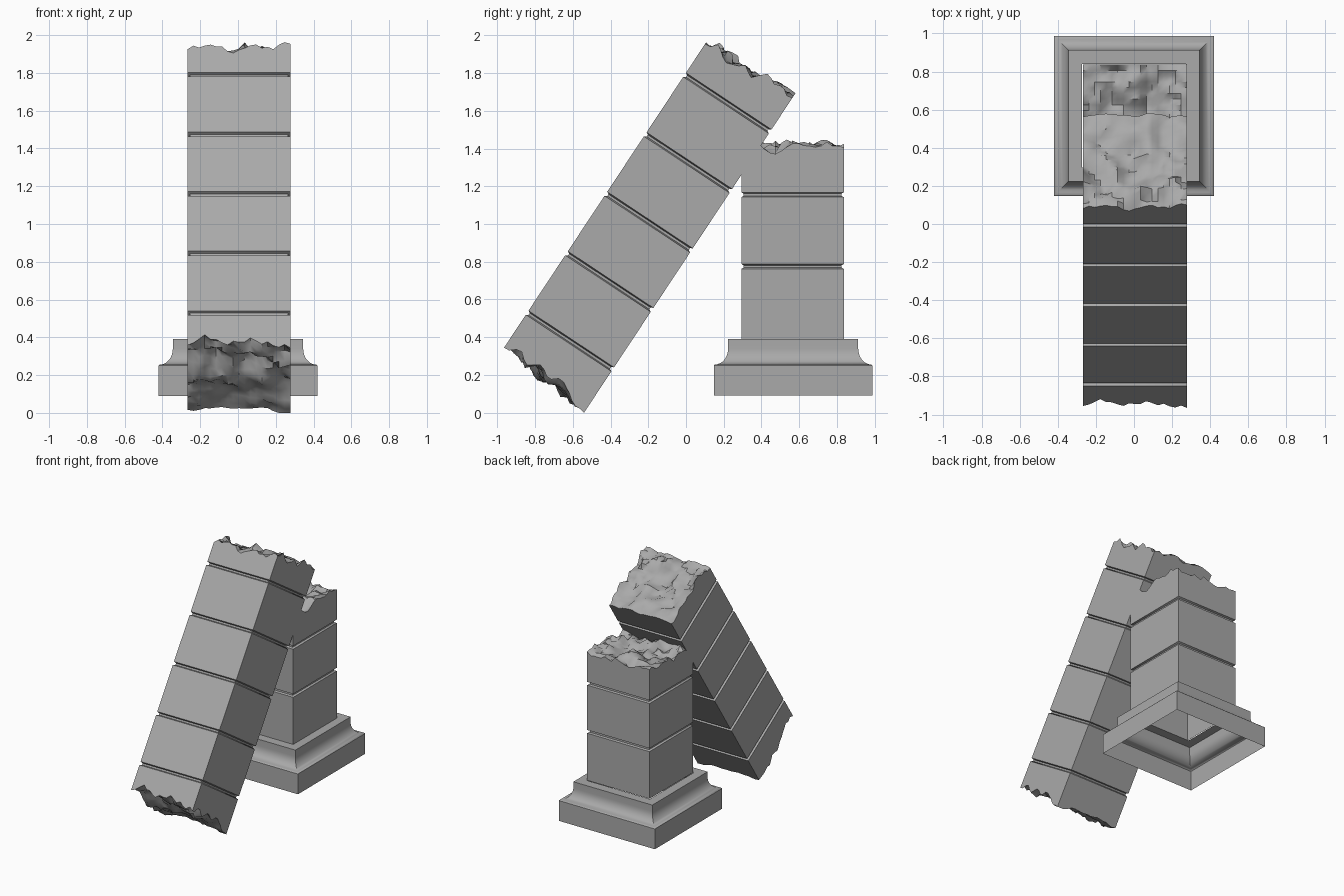
import bpy, bmesh, math
from mathutils import Vector, noise

if "Cube" in bpy.data.objects:
    bpy.data.objects.remove(bpy.data.objects["Cube"], do_unlink=True)

# One stone colour
stone = bpy.data.materials.new("grey stone")
stone.use_nodes = True
GREY = (0.4, 0.4, 0.4, 1)
stone.diffuse_color = GREY
stone.node_tree.nodes["Principled BSDF"].inputs["Base Color"].default_value = GREY

HALF = 0.272        # half width of the shafts
N = 18              # cells along each side of a broken end


def square(bm, half, z):
    return [bm.verts.new((sx * half, sy * half, z))
            for sx, sy in ((-1, -1), (1, -1), (1, 1), (-1, 1))]


def loft(bm, profile):
    """Stack squares of (half width, height) and return the first and last."""
    rings = [square(bm, h, z) for h, z in profile]
    for a, b in zip(rings, rings[1:]):
        for i in range(4):
            j = (i + 1) % 4
            bm.faces.new((a[i], a[j], b[j], b[i]))
    return rings[0], rings[-1]


def broken_end(bm, ring, sign, low, high, back_low, seed):
    """Close a shaft with a jagged, dished surface between two heights."""
    raw = {}
    for i in range(N + 1):
        for j in range(N + 1):
            u, v = 2 * i / N - 1, 2 * j / N - 1
            p = Vector((u, v, seed))
            rough = noise.noise(p * 2.3) + 0.6 * noise.noise(p * 5.1)
            rough += 0.2 * noise.noise(p * 11)
            raw[i, j] = rough
    lo, hi = min(raw.values()), max(raw.values())
    grid = {}
    for (i, j), r in raw.items():
        u, v = 2 * i / N - 1, 2 * j / N - 1
        floor = low + (back_low - low) * (v + 1) / 2
        inside = max(0, 1 - max(abs(u), abs(v)))
        z = floor + (high - floor) * (r - lo) / (hi - lo) - 0.03 * inside
        grid[i, j] = bm.verts.new((u * HALF, v * HALF, sign * z))
    for i in range(N):
        for j in range(N):
            bm.faces.new((grid[i, j], grid[i + 1, j],
                          grid[i + 1, j + 1], grid[i, j + 1]))
    # Flat side walls up to the jagged rim
    span = range(N + 1)
    rims = ([grid[i, 0] for i in span], [grid[N, j] for j in span],
            [grid[i, N] for i in reversed(span)], [grid[0, j] for j in reversed(span)])
    for k, rim in enumerate(rims):
        bm.faces.new([ring[k], ring[(k + 1) % 4]] + rim[::-1])


def grooves(heights):
    profile = []
    for z in heights:
        profile += [(HALF, z - 0.013), (HALF - 0.013, z - 0.006),
                    (HALF - 0.013, z + 0.006), (HALF, z + 0.013)]
    return profile


def finish(bm, name, location, tilt=0):
    bmesh.ops.recalc_face_normals(bm, faces=bm.faces)
    mesh = bpy.data.meshes.new(name)
    bm.to_mesh(mesh)
    bm.free()
    mesh.materials.append(stone)
    obj = bpy.data.objects.new(name, mesh)
    bpy.context.collection.objects.link(obj)
    obj.location = location
    obj.rotation_euler.x = tilt
    bpy.ops.object.select_all(action="DESELECT")
    obj.select_set(True)
    bpy.context.view_layer.objects.active = obj
    bpy.ops.object.shade_smooth_by_angle(angle=math.radians(42))


# Plinth with a cove moulding, hollow underneath
bm = bmesh.new()
cove = []
for k in range(9):
    a = math.pi / 2 * k / 8
    cove.append((0.415 - 0.07 * math.sin(a), 0.34 - 0.085 * math.cos(a)))
loft(bm, [(0.42, 0.09), (0.42, 0.25)] + cove + [(0.345, 0.39), (HALF, 0.39)])
finish(bm, "plinth", (0, 0.568, 0))

# Standing stump of the shaft
bm = bmesh.new()
_, top = loft(bm, [(HALF, 0.39)] + grooves((0.775, 1.155)))
broken_end(bm, top, 1, 1.32, 1.46, 1.34, 3.7)
finish(bm, "standing_shaft", (0.005, 0.565, 0))

# Fallen length of shaft leaning on the stump, measured from its middle
bm = bmesh.new()
bottom, top = loft(bm, grooves([0.378 * k for k in range(-2, 3)]))
broken_end(bm, top, 1, 0.88, 1.012, 0.95, 8.2)
broken_end(bm, bottom, -1, 0.88, 1.04, 0.98, 5.4)
finish(bm, "leaning_shaft", (0.005, -0.198, 1.01), -math.radians(33.5))
